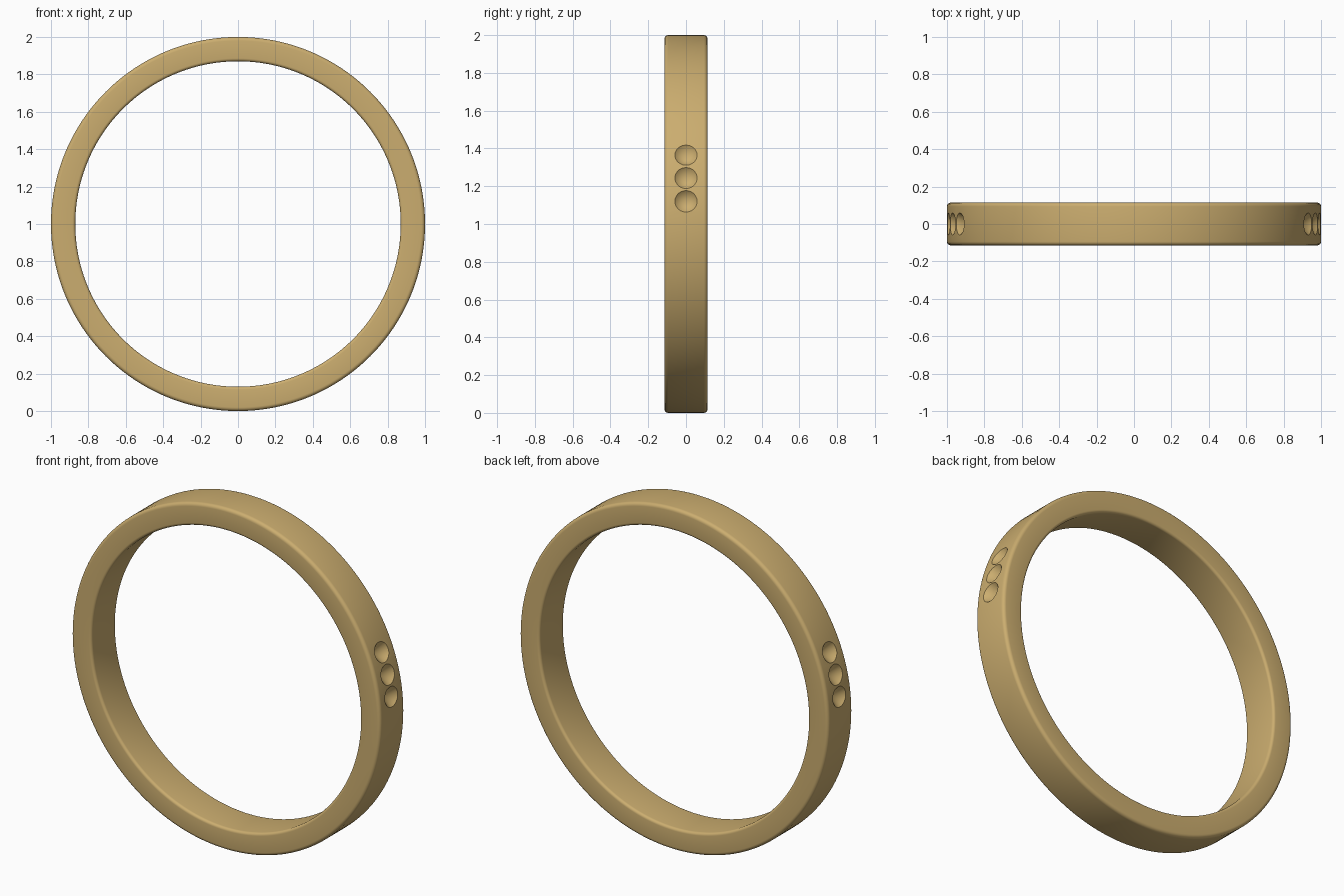
import bpy, bmesh, math
from mathutils import Matrix, Vector

if "Cube" in bpy.data.objects:
    bpy.data.objects.remove(bpy.data.objects["Cube"])

SEG = 192
R_OUT, R_IN, HALF = 1.0, 0.87, 0.114


def make_object(name, bm):
    bmesh.ops.recalc_face_normals(bm, faces=bm.faces)
    mesh = bpy.data.meshes.new(name)
    bm.to_mesh(mesh)
    bm.free()
    obj = bpy.data.objects.new(name, mesh)
    bpy.context.collection.objects.link(obj)
    return obj


def rounded_profile():
    # rectangular section (radius, y) with rounded corners
    pts = []
    corners = [(R_OUT, HALF, 0, 0.02), (R_IN, HALF, 90, 0.016),
               (R_IN, -HALF, 180, 0.016), (R_OUT, -HALF, 270, 0.02)]
    for r, y, start, rad in corners:
        cr = r - rad if r == R_OUT else r + rad
        cy = y - math.copysign(rad, y)
        for i in range(6):
            a = math.radians(start + 18 * i)
            pts.append((cr + rad * math.cos(a), cy + rad * math.sin(a)))
    return pts


# Ring band: revolve the section around the y axis
bm = bmesh.new()
rings = []
for s in range(SEG):
    a = 2 * math.pi * s / SEG
    rings.append([bm.verts.new((r * math.cos(a), y, 1 + r * math.sin(a)))
                  for r, y in rounded_profile()])
n = len(rings[0])
for s in range(SEG):
    p, q = rings[s], rings[(s + 1) % SEG]
    for i in range(n):
        j = (i + 1) % n
        bm.faces.new((p[i], p[j], q[j], q[i]))
band = make_object("ring_band", bm)

# Cutter: three conical stone seats on each side, on the upper half
bm = bmesh.new()
depth = 0.063
for side in (1, -1):
    for deg in (6.9, 14.1, 21.4):
        a = math.radians(deg)
        d = Vector((side * math.cos(a), 0, math.sin(a)))
        rot = d.to_track_quat('Z', 'Y').to_matrix().to_4x4()
        pos = Vector((0, 0, 1)) + d * (1.003 - depth / 2)
        bmesh.ops.create_cone(bm, cap_ends=True, segments=48, radius1=0,
                              radius2=0.0617, depth=depth,
                              matrix=Matrix.Translation(pos) @ rot)
bmesh.ops.remove_doubles(bm, verts=bm.verts, dist=1e-5)
cutter = make_object("stone_seat_cutter", bm)
cutter.hide_render = True

# Cut the seats and bake the result
mod = band.modifiers.new("stone_seats", 'BOOLEAN')
mod.operation = 'DIFFERENCE'
mod.solver = 'EXACT'
mod.object = cutter
bpy.context.view_layer.objects.active = band
band.select_set(True)
bpy.ops.object.modifier_apply(modifier=mod.name)
bpy.data.objects.remove(cutter)
bpy.ops.object.shade_smooth_by_angle(angle=math.radians(30))

# Gold
gold = bpy.data.materials.new("gold")
gold.diffuse_color = (0.60, 0.42, 0.16, 1)
gold.use_nodes = True
gold.node_tree.nodes["Principled BSDF"].inputs["Base Color"].default_value = gold.diffuse_color
band.data.materials.clear()
band.data.materials.append(gold)
